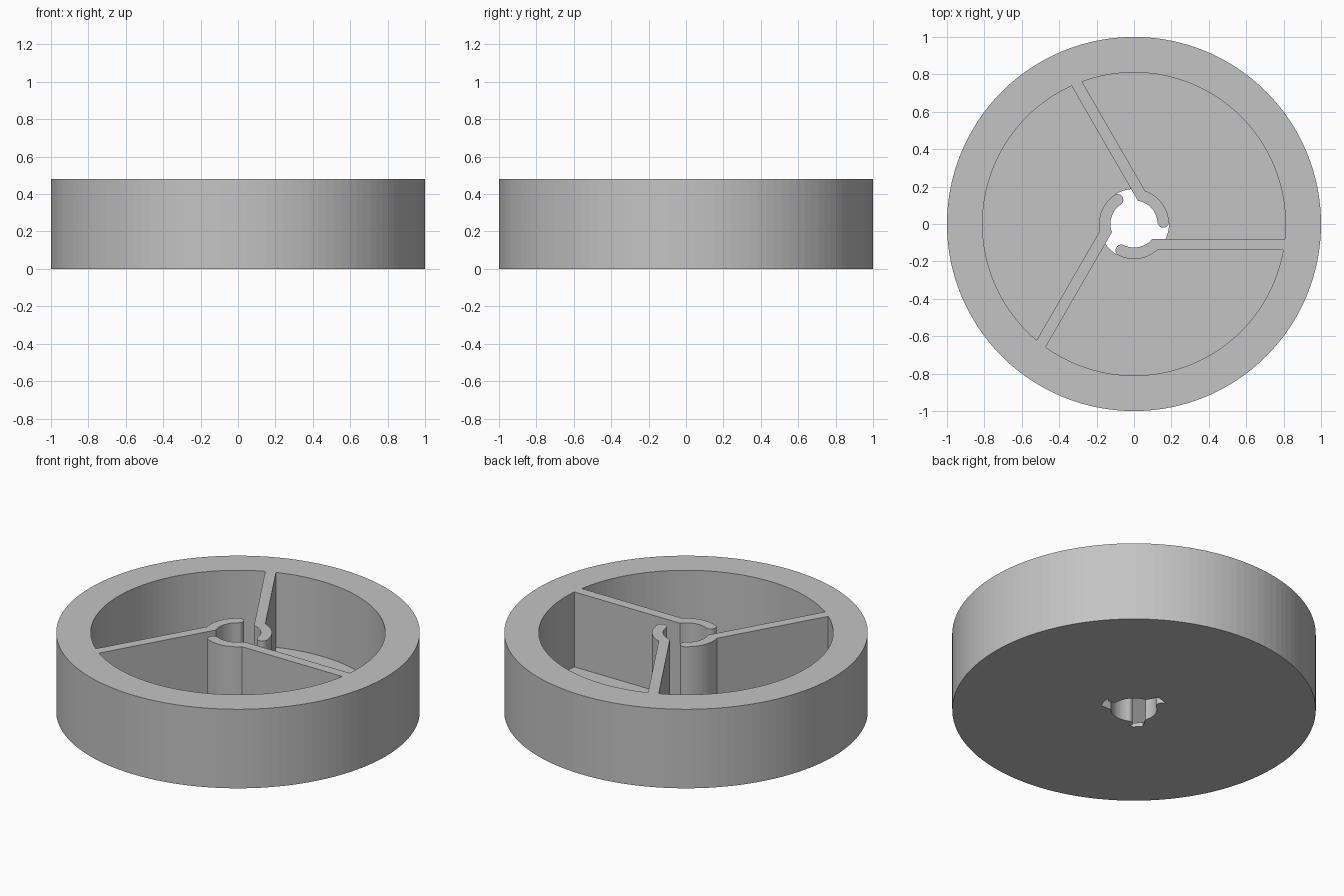
import bpy, bmesh
from math import cos, sin, radians, sqrt, pi

default = bpy.data.objects.get("Cube")
if default:
    bpy.data.objects.remove(default, do_unlink=True)

HEIGHT, FLOOR = 0.48, 0.025
RIM_OUT, RIM_IN = 1.0, 0.81
HUB_OUT, HUB_IN = 0.187, 0.126
SPOKE_TOP, SPOKE_LOW = -0.08, -0.14
SEGMENTS = 128

grey = bpy.data.materials.new("grey plastic")
grey.use_nodes = True
colour = (0.55, 0.55, 0.55, 1)
grey.diffuse_color = colour
grey.node_tree.nodes["Principled BSDF"].inputs["Base Color"].default_value = colour


def arc(radius, start, end, steps, cx=0, cy=0):
    """Points along an arc, angles in degrees."""
    angles = [radians(start + (end - start) * i / steps) for i in range(steps + 1)]
    return [(cx + radius * cos(a), cy + radius * sin(a)) for a in angles]


def prism(name, outline, low, high):
    """Extrude a closed outline between two heights."""
    bm = bmesh.new()
    base = bm.faces.new([bm.verts.new((x, y, low)) for x, y in outline])
    grown = bmesh.ops.extrude_face_region(bm, geom=[base])["geom"]
    bmesh.ops.translate(bm, vec=(0, 0, high - low),
                        verts=[v for v in grown if isinstance(v, bmesh.types.BMVert)])
    bmesh.ops.recalc_face_normals(bm, faces=bm.faces)
    mesh = bpy.data.meshes.new(name)
    bm.to_mesh(mesh)
    bm.free()
    mesh.materials.append(grey)
    obj = bpy.data.objects.new(name, mesh)
    bpy.context.collection.objects.link(obj)
    return obj


def combine(target, tool, operation):
    """Apply an exact boolean and discard the tool."""
    mod = target.modifiers.new(operation.lower(), "BOOLEAN")
    mod.operation, mod.object, mod.solver = operation, tool, "EXACT"
    graph = bpy.context.evaluated_depsgraph_get()
    result = bpy.data.meshes.new_from_object(target.evaluated_get(graph))
    target.modifiers.clear()
    target.data = result
    bpy.data.objects.remove(tool, do_unlink=True)


def circle(radius, steps=SEGMENTS):
    return arc(radius, 0, 360, steps)[:-1]


# Wheel rim with a thin floor and a round centre hole
wheel = prism("spoked_wheel", circle(RIM_OUT), 0, HEIGHT)
combine(wheel, prism("cavity", circle(RIM_IN), FLOOR, HEIGHT + 0.1), "DIFFERENCE")
combine(wheel, prism("centre_hole", circle(HUB_OUT, 64), -0.1, HEIGHT), "DIFFERENCE")

# Spoke outline ending in a curved hub clip with a round tip
TIP = -116
mid, cap = (HUB_OUT + HUB_IN) / 2, (HUB_OUT - HUB_IN) / 2
outer_start, inner_start = -48.5, -39.5
tip_x, tip_y = mid * cos(radians(TIP)), mid * sin(radians(TIP))
spoke = [(RIM_IN + 0.05, SPOKE_TOP), (RIM_IN + 0.05, SPOKE_LOW)]
spoke += arc(HUB_OUT, outer_start, TIP, 16)
spoke += arc(cap, TIP, TIP - 180, 10, tip_x, tip_y)[1:]
spoke += arc(HUB_IN, TIP, inner_start, 16)[1:]

# Three spokes repeated around the axle
for turn in (0, 2 * pi / 3, 4 * pi / 3):
    c, s = cos(turn), sin(turn)
    outline = [(x * c - y * s, x * s + y * c) for x, y in spoke]
    combine(wheel, prism("spoke", outline, 0, HEIGHT), "UNION")
